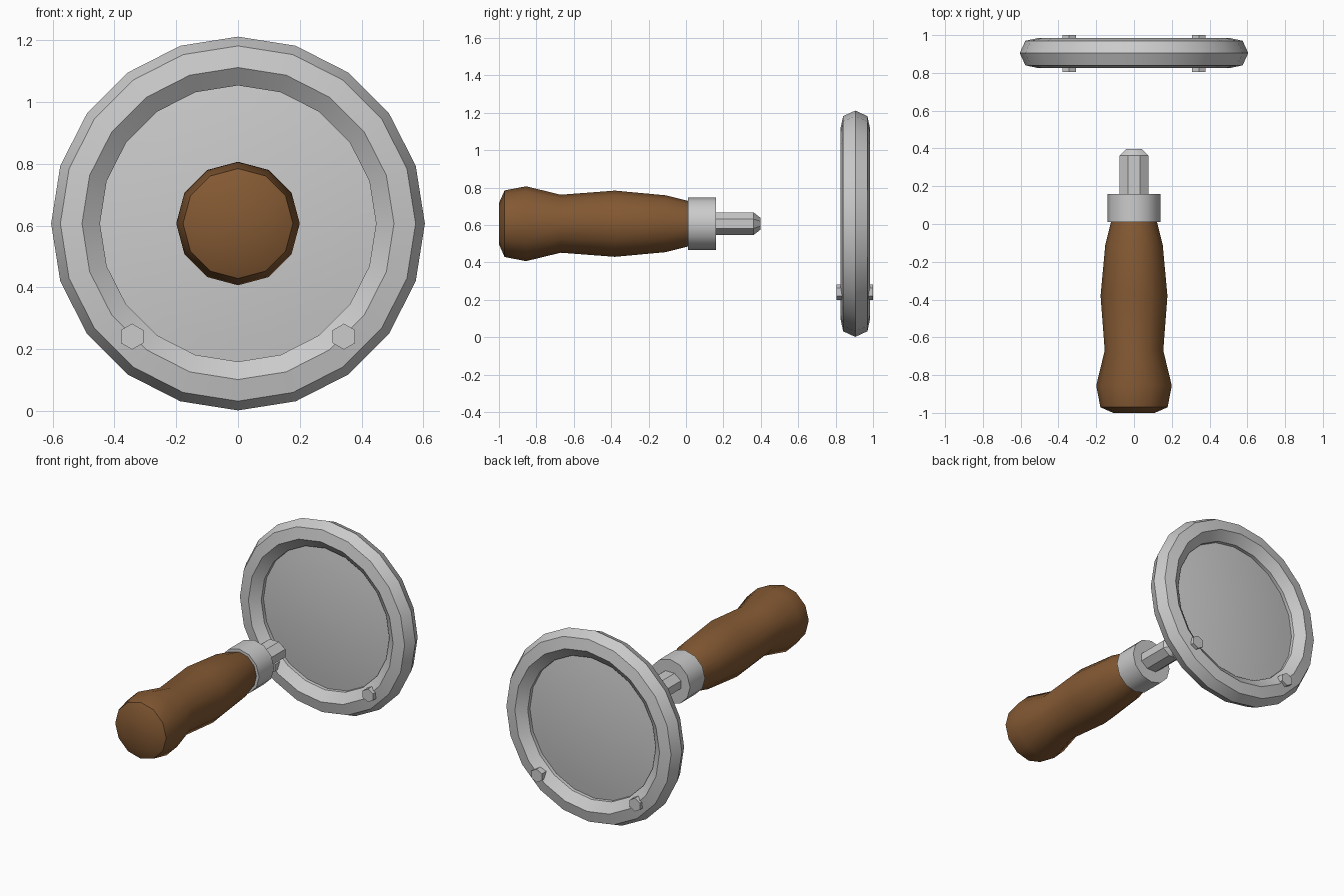
import bpy, bmesh, math

if "Cube" in bpy.data.objects:
    bpy.data.objects.remove(bpy.data.objects["Cube"])

CZ = 0.607  # height of the common axis


def finish(name, bm, mat=None, angle=35):
    bmesh.ops.remove_doubles(bm, verts=bm.verts, dist=1e-5)
    bmesh.ops.recalc_face_normals(bm, faces=bm.faces)
    me = bpy.data.meshes.new(name)
    bm.to_mesh(me)
    bm.free()
    ob = bpy.data.objects.new(name, me)
    bpy.context.collection.objects.link(ob)
    if mat:
        me.materials.append(mat)
    bpy.ops.object.select_all(action='DESELECT')
    ob.select_set(True)
    bpy.context.view_layer.objects.active = ob
    bpy.ops.object.shade_smooth_by_angle(angle=math.radians(angle))
    return ob


def lathe(name, profile, sides, mat=None, closed=False, cx=0, cz=CZ,
          turn=0.0, zscale=1.0, angle=35):
    """Revolve (y, radius) points around an axis parallel to y."""
    bm = bmesh.new()
    rings = []
    for y, r in profile:
        ring = []
        for i in range(sides):
            a = 2 * math.pi * i / sides + math.radians(turn)
            ring.append(bm.verts.new((cx + r * math.cos(a), y, cz + r * math.sin(a) * zscale)))
        rings.append(ring)
    pairs = list(zip(rings, rings[1:]))
    if closed:
        pairs.append((rings[-1], rings[0]))
    else:
        bm.faces.new(rings[0])
        bm.faces.new(rings[-1])
    for a, b in pairs:
        for i in range(sides):
            j = (i + 1) % sides
            bm.faces.new((a[i], a[j], b[j], b[i]))
    return finish(name, bm, mat, angle)


wood = bpy.data.materials.new("brown_wood")
wood.diffuse_color = (0.23, 0.10, 0.033, 1)
wood.use_nodes = True
wood.node_tree.nodes["Principled BSDF"].inputs["Base Color"].default_value = wood.diffuse_color

# Turned wooden grip
lathe("handle", [(-1.0, 0.11), (-0.97, 0.178), (-0.855, 0.2), (-0.67, 0.155),
                 (-0.38, 0.177), (-0.11, 0.152), (0.03, 0.117)], 12, wood)

# Metal collar and chamfered stub
lathe("collar", [(0.01, 0.14), (0.16, 0.14)], 12)
lathe("stub", [(0.14, 0.083), (0.362, 0.083), (0.398, 0.044)], 8, turn=22.5, zscale=0.78)

# Faceted rim
YC = 0.905
half = [(-0.065, 0.575), (-0.08, 0.505), (-0.035, 0.447)]
rim = [(YC, 0.605)] + [(YC + y, r) for y, r in half] + [(YC - y, r) for y, r in reversed(half)]
lathe("rim", rim, 20, closed=True)

# Slightly domed lens, bulging on both sides
dome = [(0.012 + 0.03 * (1 - t * t), 0.45 * t) for t in (0.08, 0.3, 0.5, 0.7, 0.85, 1.0)]
lens = [(YC - y, r) for y, r in dome] + [(YC + y, r) for y, r in reversed(dome)]
lathe("lens", lens, 20)

# Hexagonal bolt heads, front and back
for sx, side in ((-1, "left"), (1, "right")):
    for y0, y1, face in ((0.805, 0.865, "front"), (0.945, 1.0, "back")):
        lathe(f"bolt_{face}_{side}", [(y0, 0.042), (y1, 0.042)], 6,
              cx=sx * 0.343, cz=0.241, turn=30)
